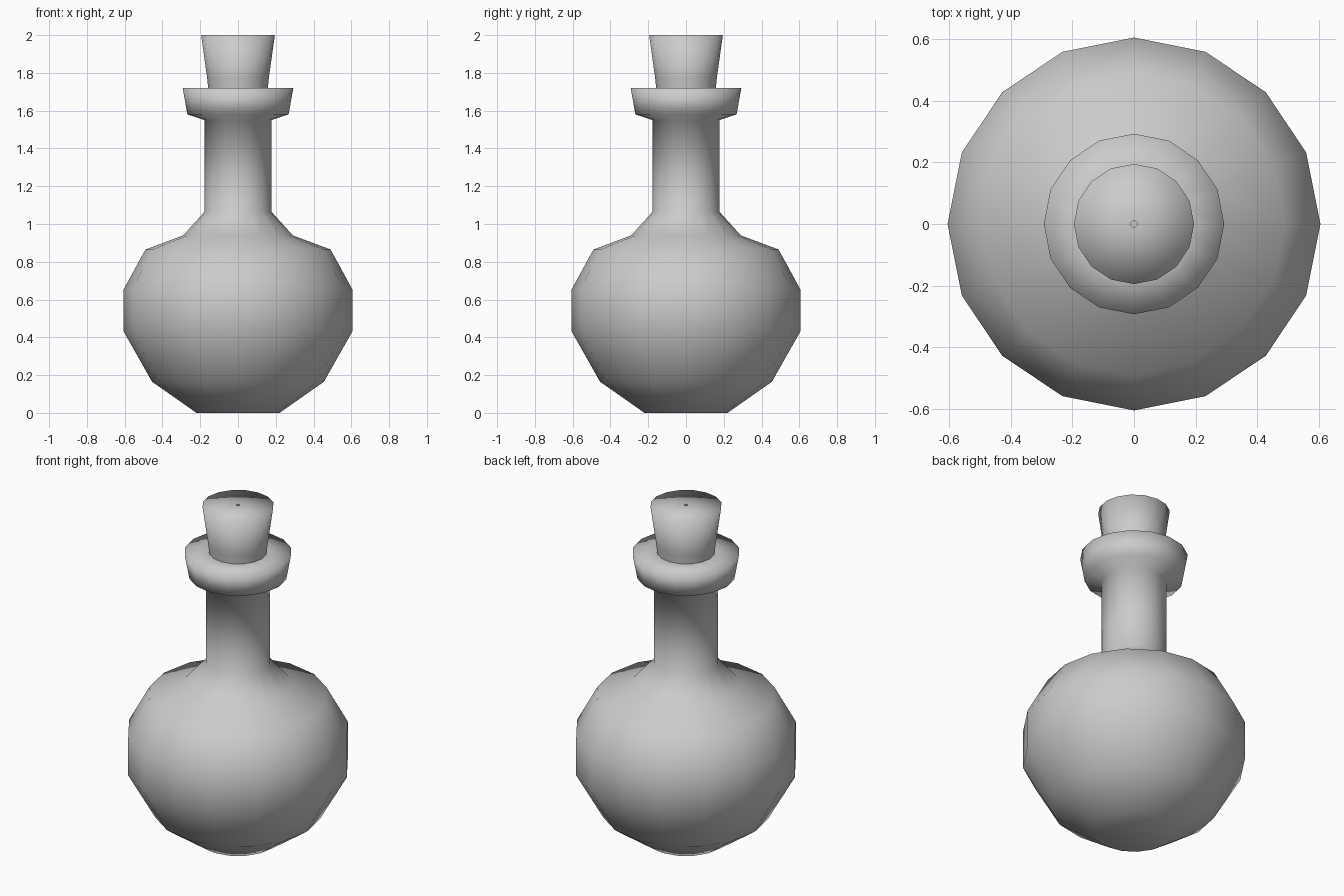
import bpy, bmesh
from math import cos, sin, pi

if "Cube" in bpy.data.objects:
    bpy.data.objects.remove(bpy.data.objects["Cube"])

SIDES = 16


def lathe(name, profile):
    """Revolve (radius, height) points about z; radius 0 makes a pole."""
    bm = bmesh.new()
    rings = []
    for r, z in profile:
        if r == 0:
            rings.append([bm.verts.new((0, 0, z))] * SIDES)
        else:
            rings.append([bm.verts.new((r * cos(2 * pi * i / SIDES),
                                        r * sin(2 * pi * i / SIDES), z))
                          for i in range(SIDES)])
    for low, high in zip(rings, rings[1:]):
        for i in range(SIDES):
            j = (i + 1) % SIDES
            corners = list(dict.fromkeys((low[i], low[j], high[j], high[i])))
            bm.faces.new(corners).smooth = True
    mesh = bpy.data.meshes.new(name)
    bm.to_mesh(mesh)
    bm.free()
    obj = bpy.data.objects.new(name, mesh)
    bpy.context.collection.objects.link(obj)
    return obj


# Round flask body, straight neck and flared lip
lathe("bottle", [(0, 0), (0.22, 0), (0.455, 0.165), (0.605, 0.43),
                 (0.605, 0.655), (0.49, 0.865), (0.29, 0.94),
                 (0.177, 1.065), (0.177, 1.55), (0.268, 1.58),
                 (0.293, 1.72), (0.158, 1.72)])

# Tapered stopper with a pinhole in its top
lathe("stopper", [(0.158, 1.72), (0.163, 1.77), (0.195, 2.0), (0.01, 2.0)])
